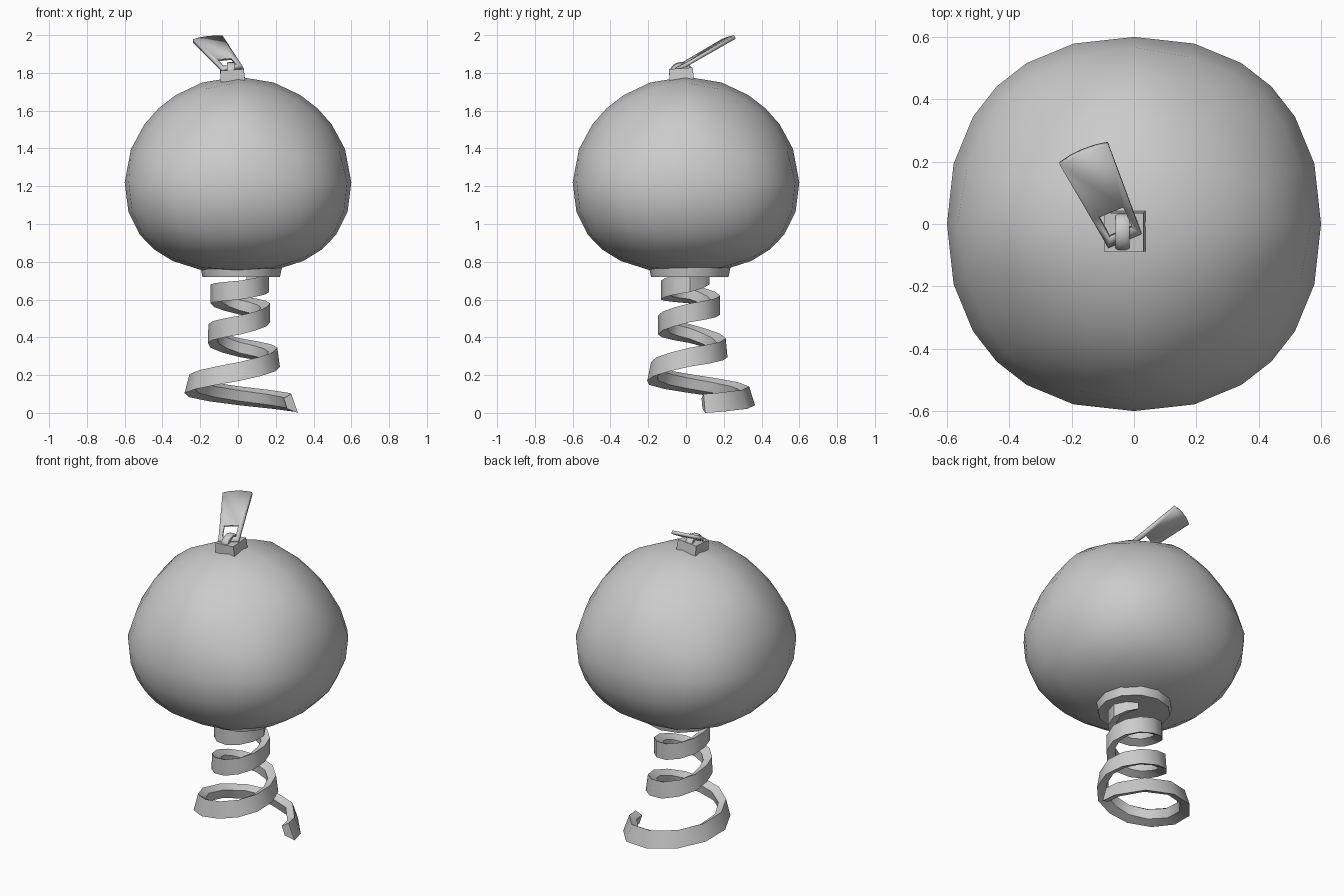
import bpy, bmesh
from math import sin, cos, radians, pi
from mathutils import Vector, Matrix

if "Cube" in bpy.data.objects:
    bpy.data.objects.remove(bpy.data.objects["Cube"])


def finish(name, bm, angle=40):
    bmesh.ops.recalc_face_normals(bm, faces=bm.faces)
    me = bpy.data.meshes.new(name)
    bm.to_mesh(me)
    bm.free()
    ob = bpy.data.objects.new(name, me)
    bpy.context.collection.objects.link(ob)
    bpy.ops.object.select_all(action='DESELECT')
    ob.select_set(True)
    bpy.context.view_layer.objects.active = ob
    bpy.ops.object.shade_smooth_by_angle(angle=radians(angle))
    return ob


def sweep(bm, rings):
    """Skin a list of closed cross-sections and cap both ends."""
    vs = [[bm.verts.new(p) for p in r] for r in rings]
    n = len(vs[0])
    for a, b in zip(vs, vs[1:]):
        for i in range(n):
            j = (i + 1) % n
            bm.faces.new((a[i], a[j], b[j], b[i]))
    bm.faces.new(vs[0])
    bm.faces.new(vs[-1])


# Body: gridded cube pushed out to a soft, squarish ball
bm = bmesh.new()
bmesh.ops.create_cube(bm, size=2)
bmesh.ops.subdivide_edges(bm, edges=bm.edges[:], cuts=5, use_grid_fill=True)
for v in bm.verts:
    d = v.co.normalized()
    m = 1.95 if d.z > 0 else 2.3
    h = (abs(d.x) ** 2.25 + abs(d.y) ** 2.25) ** (1 / 2.25)
    r = (h ** m + abs(d.z) ** m) ** (-1 / m)
    if d.z > 0:
        r *= 1 - 0.3 * abs(d.x * d.y * d.z)
    v.co = (0.6 * r * d.x, 0.6 * r * d.y,
            1.22 + (0.56 if d.z > 0 else 0.48) * r * d.z)
finish("body", bm, 60)

# Collar under the body
bm = bmesh.new()
bmesh.ops.create_cone(bm, cap_ends=True, segments=12, radius1=0.205,
                      radius2=0.22, depth=0.07,
                      matrix=Matrix.Translation((0.017, 0.02, 0.755)))
finish("collar", bm)

# Coiled tail: knots of (angle, outer radius, height)
knots = [(15, .30, .05), (45, .335, .062), (90, .33, .09), (180, .28, .155),
         (270, .215, .22), (360, .205, .295), (450, .195, .345),
         (540, .168, .42), (630, .168, .465), (720, .16, .53),
         (810, .16, .57), (900, .155, .63), (990, .152, .65),
         (1080, .155, .69), (1140, .12, .73)]


def coil(a):
    for k, l in zip(knots, knots[1:]):
        if a <= l[0]:
            t = (a - k[0]) / (l[0] - k[0])
            return k[1] + t * (l[1] - k[1]), k[2] + t * (l[2] - k[2])


bm = bmesh.new()
rings = []
for a in [15] + list(range(30, 1141, 30)):
    r, z = coil(a)
    tilt = max(0, 0.02 * (1 - z / 0.45))
    section = [(tilt, -.05), (-tilt, .05), (-.05 - tilt * .5, .028), (-.05 + tilt * .5, -.028)]
    c, s = cos(radians(a)), sin(radians(a))
    rings.append([(0.01 + (r + dr) * c, 0.02 + (r + dr) * s, z + dz)
                  for dr, dz in section])
sweep(bm, rings)
finish("coiled_tail", bm)

# Block on top holding the pull loop
bm = bmesh.new()
bmesh.ops.create_cone(bm, cap_ends=True, segments=4, radius1=0.092,
                      radius2=0.088, depth=0.06,
                      matrix=Matrix.Translation((-0.03, -0.025, 1.79))
                      @ Matrix.Rotation(radians(-4), 4, 'Y')
                      @ Matrix.Rotation(radians(4), 4, 'X')
                      @ Matrix.Rotation(pi / 4, 4, 'Z'))
finish("slider_block", bm)

# Arched loop, running front to back
bm = bmesh.new()
rings = []
for i in range(9):
    a = pi * i / 8
    rings.append([(-0.037 + x, -0.025 - (0.05 + d) * cos(a),
                   1.805 + (0.042 + d) * sin(a))
                  for x, d in ((-.022, -.011), (.022, -.011), (.022, .006), (.012, .011), (-.012, .011), (-.022, .006))])
sweep(bm, rings)
finish("slider_loop", bm)

# Pull tab: tapered plate with a square window
U = Vector((-.135, .285, .165)).normalized()
V = Vector((.155, .065, .02)).normalized()
N = U.cross(V)
base = Vector((-.03, -.05, 1.82))
bm = bmesh.new()
outline = [(-.058, 0), (.058, 0), (.067, .115), (-.067, .115),
           (-.04, .03), (.04, .03), (.042, .115), (-.042, .115),
           (.085, .345), (.045, .354), (0, .357), (-.045, .354), (-.085, .345)]
vs = [bm.verts.new(base + V * x + U * y) for x, y in outline]
for f in ((0, 1, 5, 4), (1, 2, 6, 5), (4, 7, 3, 0), (3, 7, 6, 2, 8, 9, 10, 11, 12)):
    bm.faces.new([vs[i] for i in f])
bmesh.ops.recalc_face_normals(bm, faces=bm.faces)
tab = finish("pull_tab", bm, 30)
mod = tab.modifiers.new("thickness", 'SOLIDIFY')
mod.thickness = 0.02
mod.offset = 0
